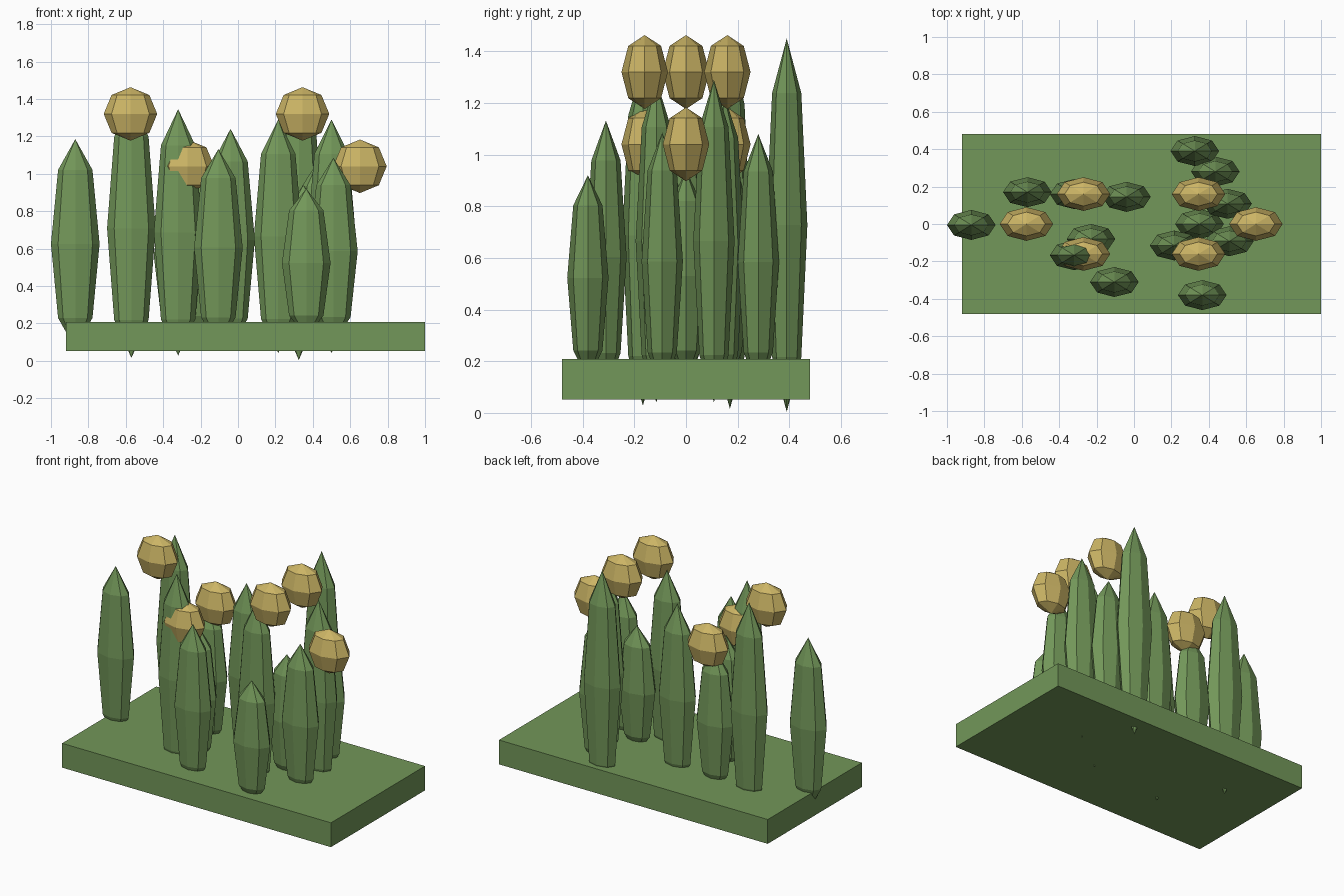
import bpy

if "Cube" in bpy.data.objects:
    bpy.data.objects.remove(bpy.data.objects["Cube"])


def material(name, rgb):
    m = bpy.data.materials.new(name)
    m.diffuse_color = (*rgb, 1)
    m.use_nodes = True
    m.node_tree.nodes["Principled BSDF"].inputs["Base Color"].default_value = m.diffuse_color
    return m


GREEN = material("leaf_green", (0.17, 0.31, 0.10))
GOLD = material("flower_gold", (0.60, 0.46, 0.13))


def faceted_ball(name, centre, radii, mat):
    # eight-sided, four-ring ellipsoid with flat faces
    bpy.ops.mesh.primitive_uv_sphere_add(segments=8, ring_count=4, radius=1, location=centre)
    ob = bpy.context.object
    ob.name = name
    ob.scale = radii
    bpy.ops.object.transform_apply(location=False, rotation=False, scale=True)
    ob.data.materials.append(mat)


# Ground slab
bpy.ops.mesh.primitive_cube_add(size=1, location=(0.04, 0, 0.13))
base = bpy.context.object
base.name = "base_slab"
base.scale = (1.92, 0.96, 0.157)
bpy.ops.object.transform_apply(location=False, rotation=False, scale=True)
base.data.materials.append(GREEN)

# Stalks: x, y, tip height (taller ones also reach slightly lower)
stalks = [
    (-0.87, -0.005, 1.185), (-0.57, 0.17, 1.40), (-0.32, 0.16, 1.02),
    (-0.04, 0.145, 1.24), (0.325, 0.39, 1.45), (0.435, 0.28, 1.08),
    (0.50, 0.108, 1.29), (0.35, 0.0, 0.94), (0.51, -0.092, 1.085),
    (0.215, -0.115, 1.29), (0.365, -0.38, 0.92), (-0.105, -0.31, 1.132),
    (-0.23, -0.08, 1.00), (-0.32, -0.167, 1.345),
]
for i, (x, y, top) in enumerate(stalks, 1):
    bottom = 0.041 - 0.23 * (top - 1.29)
    faceted_ball(f"stalk_{i}", (x, y, (top + bottom) / 2),
                 (0.13, 0.08, (top - bottom) / 2), GREEN)

# Flower heads
flowers = [(-0.575, 0, 1.32), (0.345, 0.16, 1.32), (0.345, -0.16, 1.32),
           (-0.27, 0.16, 1.04), (-0.27, -0.16, 1.04), (0.652, 0, 1.04)]
for i, centre in enumerate(flowers, 1):
    faceted_ball(f"flower_head_{i}", centre, (0.143, 0.09, 0.143), GOLD)
